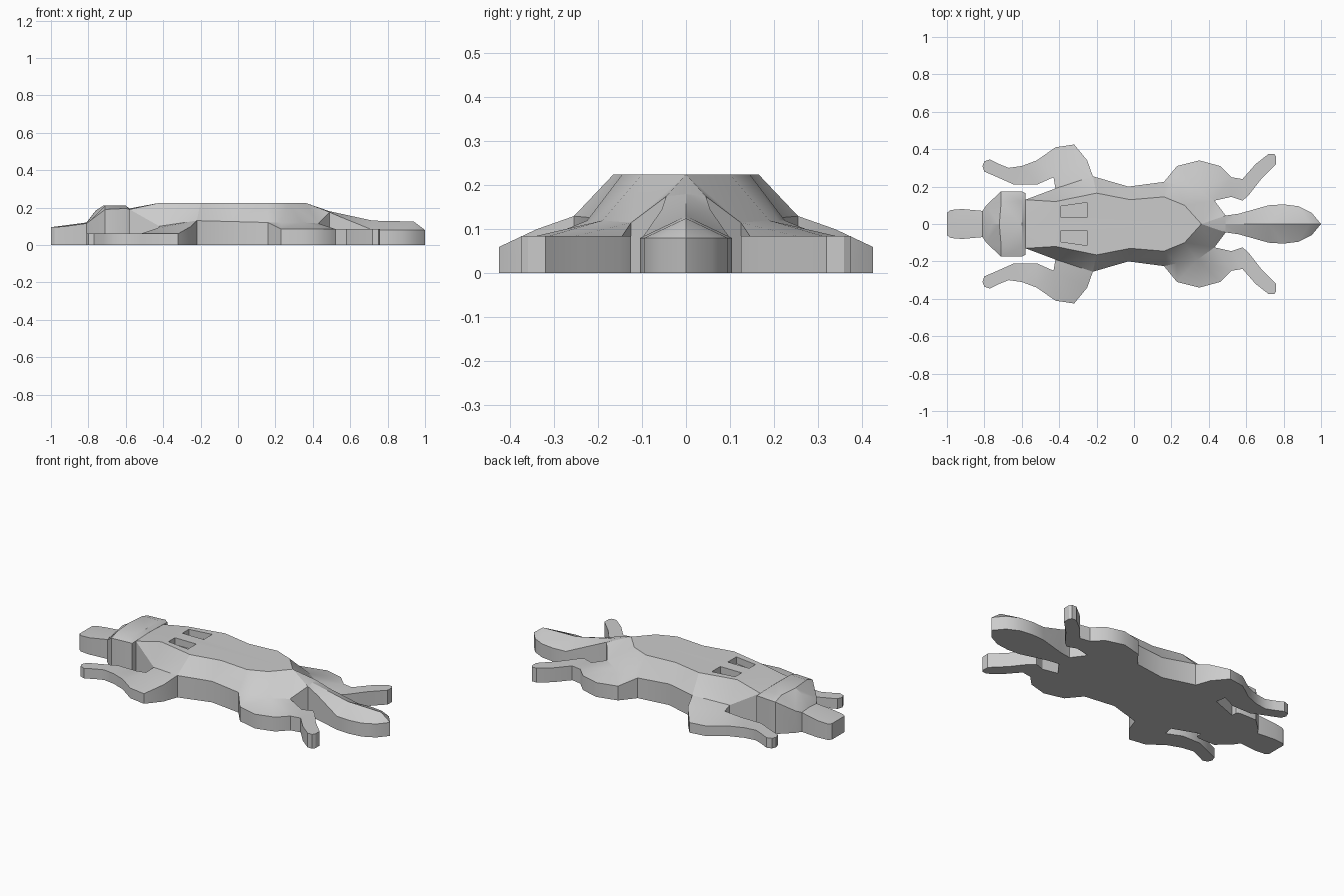
import bpy
import bmesh
from math import radians
from mathutils import Vector
from mathutils.geometry import delaunay_2d_cdt

default_cube = bpy.data.objects.get("Cube")
if default_cube:
    bpy.data.objects.remove(default_cube, do_unlink=True)

# One plain grey for the whole animal
GREY = (0.6, 0.6, 0.6, 1)
grey = bpy.data.materials.new("plain grey")
grey.use_nodes = True
grey.diffuse_color = GREY
shader = next(node for node in grey.node_tree.nodes if node.type == "BSDF_PRINCIPLED")
shader.inputs["Base Color"].default_value = GREY


def at_height(points, height):
    """Lift flat outline points to one shared height."""
    return [(x, y, height) for x, y in points]


def finish(mesh_builder, name):
    """Turn a bmesh into a named, coloured object in the scene."""
    mesh = bpy.data.meshes.new(name)
    mesh_builder.to_mesh(mesh)
    mesh_builder.free()
    mesh.materials.append(grey)
    part = bpy.data.objects.new(name, mesh)
    bpy.context.collection.objects.link(part)
    return part


def make_active(part):
    bpy.ops.object.select_all(action="DESELECT")
    part.select_set(True)
    bpy.context.view_layer.objects.active = part


def relief(name, outline, spine, creases=()):
    """Symmetric slab: left outline, centre spine and inner creases carry the
    top heights; straight walls drop to the flat underside."""
    points = list(outline) + list(spine)
    border = len(points)
    loop = list(range(border))
    edges = []
    for crease in creases:
        ids = []
        for point in crease:
            if point not in points:
                points.append(point)
            ids.append(points.index(point))
        edges += list(zip(ids, ids[1:]))

    flat = [Vector(point[:2]) for point in points]
    area = sum(flat[i - 1].cross(flat[i]) for i in loop)
    if area < 0:
        loop.reverse()
    verts, _, faces, origins, _, _ = delaunay_2d_cdt(flat, edges, [loop], 1, 1e-5)

    builder = bmesh.new()
    top = []
    bottom = []
    lookup = {}
    for index, (spot, origin) in enumerate(zip(verts, origins)):
        height = points[origin[0]][2] if origin else 0.1
        top.append(builder.verts.new((spot.x, spot.y, height)))
        bottom.append(builder.verts.new((spot.x, spot.y, 0)))
        for source in origin:
            lookup[source] = index
    for face in faces:
        builder.faces.new([top[i] for i in face])
        builder.faces.new([bottom[i] for i in reversed(face)])
    for first, second in zip(loop, loop[1:] + loop[:1]):
        a, b = lookup[first], lookup[second]
        if verts[a].y > 1e-4 or verts[b].y > 1e-4:
            builder.faces.new((bottom[a], bottom[b], top[b], top[a]))

    # Mirror the left half and weld it along the centre
    geometry = builder.verts[:] + builder.edges[:] + builder.faces[:]
    bmesh.ops.mirror(builder, geom=geometry, axis="Y", merge_dist=1e-4)
    bmesh.ops.recalc_face_normals(builder, faces=builder.faces[:])
    return finish(builder, name)


def slot_cutter(side):
    """Tapered block that cuts one shallow slot into the back."""
    builder = bmesh.new()
    rim = [(-0.39, 0.035), (-0.25, 0.035), (-0.25, 0.115), (-0.39, 0.095)]
    low = [builder.verts.new((x, y * side, 0.185)) for x, y in rim]
    high = [builder.verts.new((x, y * side, 0.3)) for x, y in rim]
    builder.faces.new(low)
    builder.faces.new(high)
    for i in range(len(rim)):
        builder.faces.new((low[i - 1], low[i], high[i], high[i - 1]))
    bmesh.ops.recalc_face_normals(builder, faces=builder.faces[:])
    cutter = finish(builder, "slot_cutter")
    cutter.hide_render = True
    return cutter


# Body and legs: the outline runs from the neck round both limbs to the rump
neck = [(-0.58, 0.13, 0.19), (-0.42, 0.19, 0.1), (-0.43, 0.25, 0.09)]
foreleg = at_height([
    (-0.52, 0.21), (-0.64, 0.21), (-0.73, 0.25), (-0.8, 0.28), (-0.81, 0.31),
    (-0.8, 0.335), (-0.77, 0.345), (-0.72, 0.32), (-0.67, 0.3), (-0.6, 0.31),
    (-0.52, 0.34), (-0.42, 0.41), (-0.32, 0.425)], 0.06)
flank = [(-0.25, 0.34, 0.1), (-0.22, 0.255, 0.13), (-0.03, 0.2, 0.125), (0.16, 0.225, 0.12)]
hind_leg = at_height([
    (0.23, 0.31), (0.35, 0.34), (0.46, 0.31), (0.52, 0.25), (0.58, 0.24),
    (0.65, 0.32), (0.72, 0.375), (0.75, 0.375), (0.76, 0.36), (0.76, 0.32),
    (0.68, 0.24), (0.61, 0.15), (0.58, 0.125), (0.52, 0.145)], 0.085)
rump = [(0.43, 0.125, 0.115), (0.49, 0.045, 0.175)]
back_spine = [(0.49, 0, 0.18), (0.36, 0, 0.225), (-0.42, 0, 0.225), (-0.58, 0, 0.195)]
back_edge = neck[:1] + at_height([
    (-0.42, 0.12), (-0.2, 0.165), (-0.02, 0.13), (0.16, 0.145), (0.27, 0.1), (0.36, 0)], 0.225)
haunch_edge = at_height([(0.23, 0.21), (0.34, 0.19)], 0.12) + rump[:1]
body = relief("body_and_legs", neck + foreleg + flank + hind_leg + rump,
              back_spine, [back_edge, haunch_edge])

# Head: low snout stepping up to a broad crown
muzzle = [(-1, 0.06, 0.095), (-0.98, 0.075, 0.095), (-0.92, 0.08, 0.1), (-0.81, 0.07, 0.115)]
cheek = [(-0.79, 0.1, 0.13), (-0.71, 0.175, 0.19), (-0.6, 0.175, 0.195), (-0.58, 0.165, 0.19)]
crown = at_height([(-0.72, 0), (-0.71, 0.12), (-0.6, 0.12), (-0.6, 0)], 0.21)
head_spine = [(-0.58, 0, 0.195), crown[-1], crown[0], (-0.76, 0, 0.185),
              (-0.81, 0, 0.12), (-1, 0, 0.095)]
head = relief("head", muzzle + cheek, head_spine,
              [crown, [muzzle[-1], head_spine[-2]]])

# Tail: narrow root widening to a ridged, pointed brush
tail_root = [rump[-1], (0.56, 0.055, 0.145)]
tail_brush = at_height([(0.72, 0.1), (0.8, 0.105), (0.88, 0.095), (0.95, 0.06), (1, 0)], 0.08)
tail_spine = [(0.94, 0, 0.125), (0.72, 0, 0.13), (0.49, 0, 0.18)]
tail = relief("tail", tail_root + tail_brush, tail_spine)

# Two shallow slots in the shoulders
for side in (1, -1):
    cutter = slot_cutter(side)
    make_active(body)
    cut = body.modifiers.new("shoulder_slot", "BOOLEAN")
    cut.operation = "DIFFERENCE"
    cut.object = cutter
    bpy.ops.object.modifier_apply(modifier=cut.name)
    bpy.data.objects.remove(cutter, do_unlink=True)

# Soft surfaces with crisp borders
for part in (body, head, tail):
    make_active(part)
    bpy.ops.object.shade_smooth_by_angle(angle=radians(30))
